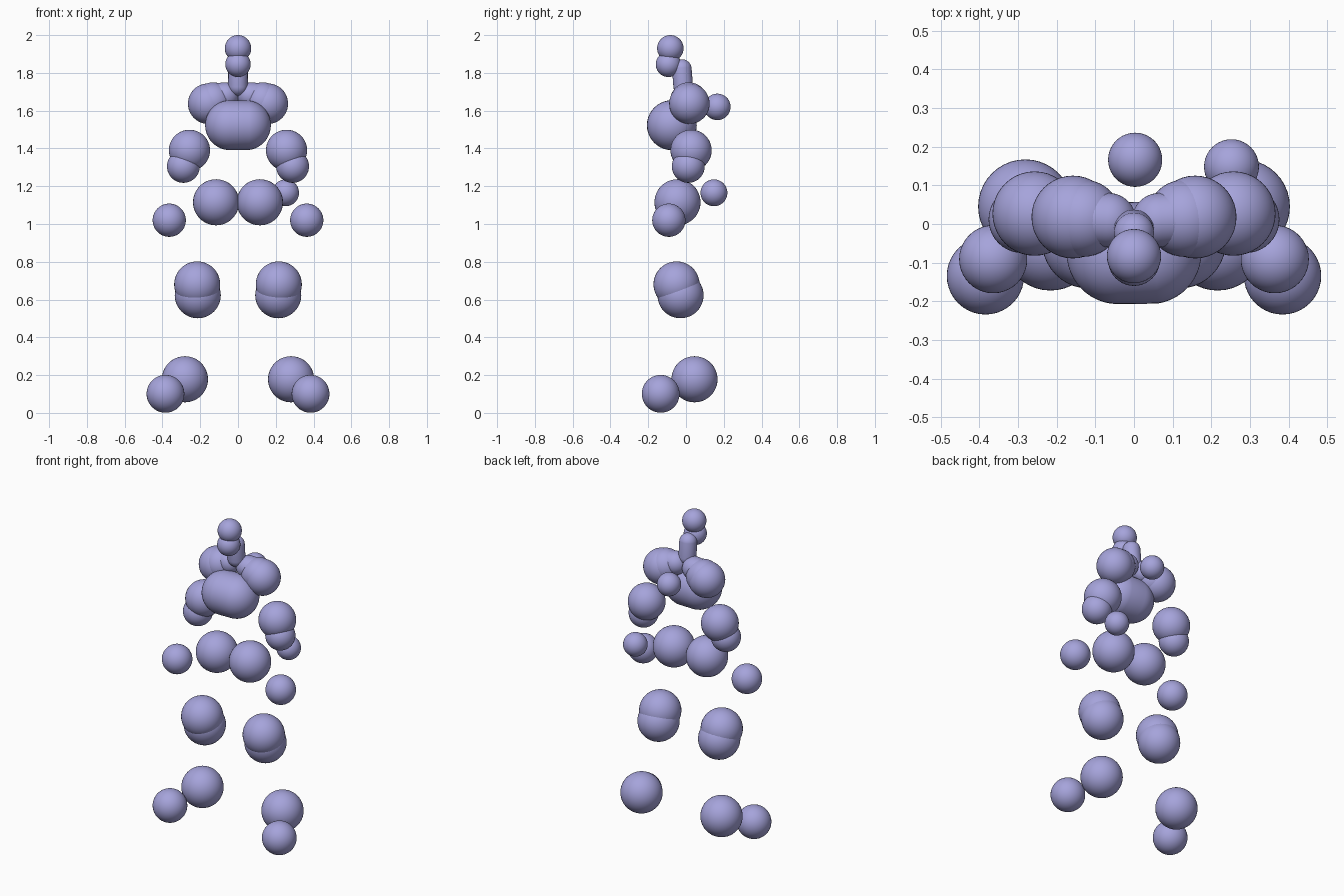
import bpy
import bmesh
from mathutils import Matrix, Vector

cube = bpy.data.objects.get("Cube")
if cube:
    bpy.data.objects.remove(cube)

lavender = bpy.data.materials.new("lavender")
colour = (0.38, 0.37, 0.71, 1)
lavender.use_nodes = True
lavender.diffuse_color = colour
lavender.node_tree.nodes["Principled BSDF"].inputs["Base Color"].default_value = colour


def capsule(name, start, end, radius):
    """Round-ended bar; a plain ball when both ends are the same."""
    start, end = Vector(start), Vector(end)
    axis = end - start
    bm = bmesh.new()
    bmesh.ops.create_uvsphere(bm, u_segments=40, v_segments=24, radius=radius)
    for v in bm.verts:
        if v.co.z > 0.0001:
            v.co.z += axis.length
    turn = axis.to_track_quat("Z", "Y").to_matrix().to_4x4() if axis.length else Matrix()
    bm.transform(Matrix.Translation(start) @ turn)
    mesh = bpy.data.meshes.new(name)
    bm.to_mesh(mesh)
    bm.free()
    mesh.shade_smooth()
    mesh.materials.append(lavender)
    bpy.context.collection.objects.link(bpy.data.objects.new(name, mesh))


def ball(name, centre, radius):
    capsule(name, centre, centre, radius)


# Head, neck and chest
ball("head", (0, -0.083, 1.93), 0.07)
ball("jaw", (0, -0.093, 1.845), 0.067)
capsule("neck", (0, -0.015, 1.73), (0, -0.022, 1.82), 0.052)
capsule("chest", (-0.042, -0.075, 1.523), (0.042, -0.075, 1.523), 0.132)

# Single balls behind the body
ball("upper_back_ball", (0.003, 0.166, 1.62), 0.07)
ball("left_rear_hip_ball", (0.252, 0.148, 1.165), 0.071)

# Paired limb parts
for side, s in (("left", 1), ("right", -1)):
    capsule(side + "_collar", (s * 0.065, 0.01, 1.68), (s * 0.13, 0.015, 1.675), 0.07)
    ball(side + "_shoulder_inner", (s * 0.132, 0.015, 1.65), 0.1)
    for part, x, y, z, radius in (
        ("shoulder", 0.158, 0.018, 1.637, 0.107),
        ("elbow", 0.257, 0.027, 1.39, 0.109),
        ("forearm", 0.289, 0.012, 1.305, 0.087),
        ("hand", 0.364, -0.091, 1.02, 0.088),
        ("hip", 0.116, -0.045, 1.115, 0.122),
        ("thigh_end", 0.216, -0.05, 0.68, 0.122),
        ("knee", 0.213, -0.029, 0.623, 0.122),
        ("ankle", 0.281, 0.045, 0.178, 0.122),
        ("foot", 0.384, -0.134, 0.101, 0.1),
    ):
        ball(side + "_" + part, (s * x, y, z), radius)
